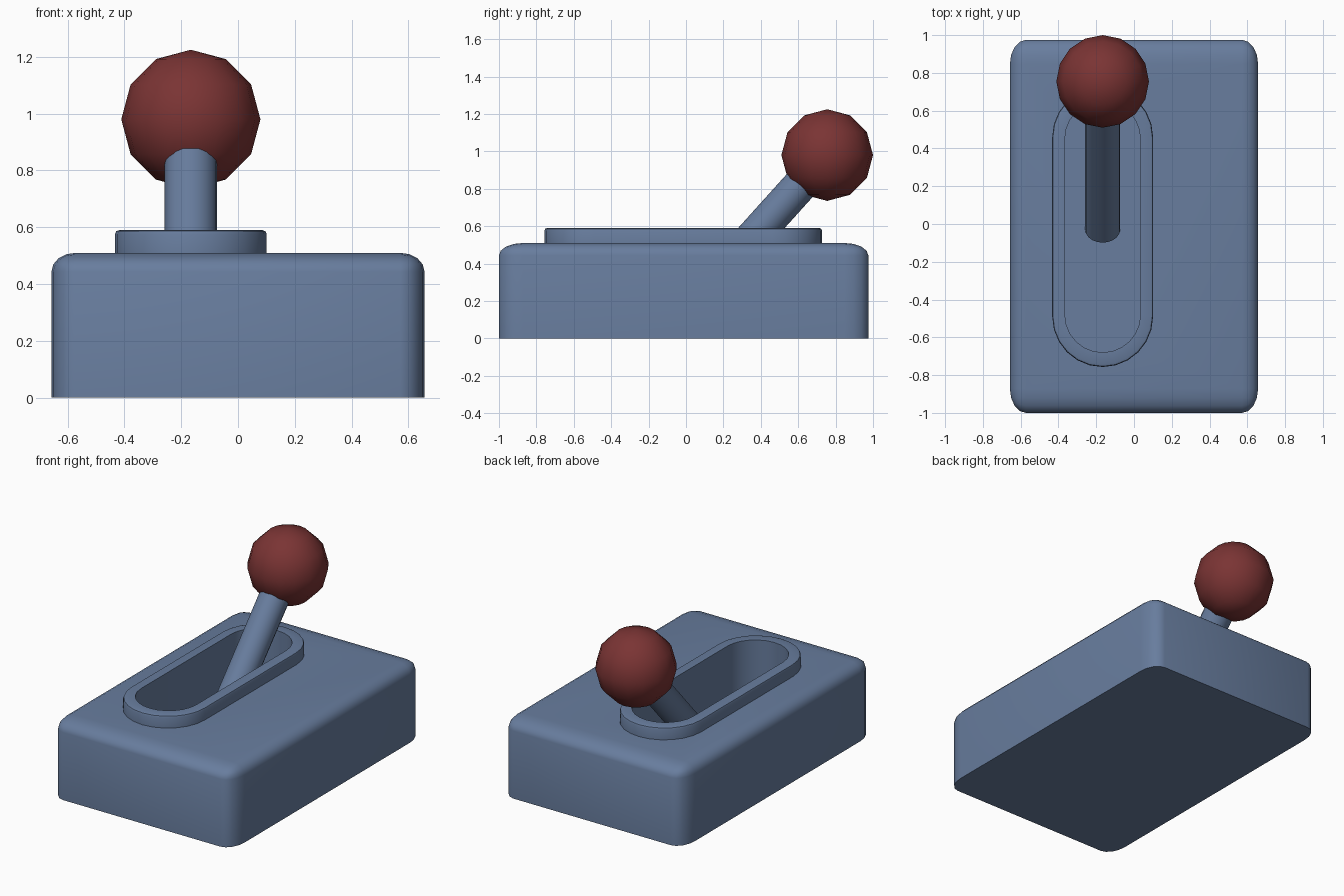
import bpy, bmesh, math
from mathutils import Matrix, Vector

if "Cube" in bpy.data.objects:
    bpy.data.objects.remove(bpy.data.objects["Cube"])

CX, CY = -0.166, -0.015      # slot centre
FLOOR = 0.10                 # slot floor height


def material(name, rgb):
    m = bpy.data.materials.new(name)
    m.diffuse_color = (*rgb, 1)
    m.use_nodes = True
    m.node_tree.nodes["Principled BSDF"].inputs["Base Color"].default_value = m.diffuse_color
    return m


blue = material("slate blue", (0.138, 0.205, 0.342))
red = material("dark red", (0.195, 0.034, 0.034))


def add(name, bm, mat):
    bmesh.ops.recalc_face_normals(bm, faces=bm.faces)
    me = bpy.data.meshes.new(name)
    bm.to_mesh(me)
    bm.free()
    me.materials.append(mat)
    ob = bpy.data.objects.new(name, me)
    bpy.context.collection.objects.link(ob)
    return ob


def smooth(ob, angle=35):
    bpy.ops.object.select_all(action='DESELECT')
    ob.select_set(True)
    bpy.context.view_layer.objects.active = ob
    bpy.ops.object.shade_smooth_by_angle(angle=math.radians(angle))


def stadium(r, half, n=12):
    """Outline of a slot with round ends, running along y."""
    pts = []
    for side in (1, -1):
        for i in range(n + 1):
            a = math.pi * i / n + (0 if side > 0 else math.pi)
            pts.append((CX + r * math.cos(a), CY + side * half + r * math.sin(a)))
    return pts


def loft(bm, loops, closed=False):
    """Bridge (radius, half length, z) loops into a skin."""
    rings = [[bm.verts.new((x, y, z)) for x, y in stadium(r, h)] for r, h, z in loops]
    pairs = list(zip(rings, rings[1:])) + ([(rings[-1], rings[0])] if closed else [])
    for a, b in pairs:
        for i in range(len(a)):
            j = (i + 1) % len(a)
            bm.faces.new((a[i], a[j], b[j], b[i]))
    return rings


# Base: rounded box stretched to size, with a flat bottom
bm = bmesh.new()
bmesh.ops.create_cube(bm, size=2)
bmesh.ops.bevel(bm, geom=bm.edges[:], offset=0.13, offset_type='OFFSET',
                segments=4, profile=0.5, affect='EDGES')
cut = bmesh.ops.bisect_plane(bm, geom=bm.verts[:] + bm.edges[:] + bm.faces[:],
                             plane_co=(0, 0, 0), plane_no=(0, 0, 1), clear_inner=True)
edges = [e for e in cut['geom_cut'] if isinstance(e, bmesh.types.BMEdge)]
bmesh.ops.contextual_create(bm, geom=edges)
bm.transform(Matrix.Translation((0, -0.0125, 0)) @ Matrix.Diagonal((0.657, 0.9875, 0.51, 1)))
base = add("base", bm, blue)

# Slot cut into the base
bm = bmesh.new()
for ring in loft(bm, [(0.2, 0.465, FLOOR), (0.2, 0.465, 0.8)]):
    bm.faces.new(ring)
cutter = add("slot_cutter", bm, blue)
cutter.hide_render = True
mod = base.modifiers.new("slot", 'BOOLEAN')
mod.operation = 'DIFFERENCE'
mod.solver = 'EXACT'
mod.object = cutter
bpy.context.view_layer.objects.active = base
bpy.ops.object.modifier_apply(modifier=mod.name)
bpy.data.objects.remove(cutter)
smooth(base)

# Raised rim around the slot
bm = bmesh.new()
S = 0.475
loft(bm, [(0.2, 0.465, 0.505), (0.267, S, 0.505), (0.267, S, 0.575), (0.263, S, 0.586),
          (0.252, S, 0.59), (0.2, 0.465, 0.59)], closed=True)
smooth(add("slot_rim", bm, blue))

# Leaning lever
knob_pos = Vector((CX, 0.755, 0.98))
foot = Vector((CX, -0.03, 0.11))
axis = knob_pos - foot
bm = bmesh.new()
bmesh.ops.create_cone(bm, cap_ends=True, segments=20, radius1=0.0925, radius2=0.0925,
                      depth=axis.length)
bm.transform(Matrix.Translation((knob_pos + foot) / 2)
             @ axis.to_track_quat('Z', 'Y').to_matrix().to_4x4())
smooth(add("lever", bm, blue))

# Ball knob
bm = bmesh.new()
bmesh.ops.create_uvsphere(bm, u_segments=16, v_segments=6, radius=0.245)
bm.transform(Matrix.Translation(knob_pos))
smooth(add("knob", bm, red), 60)
